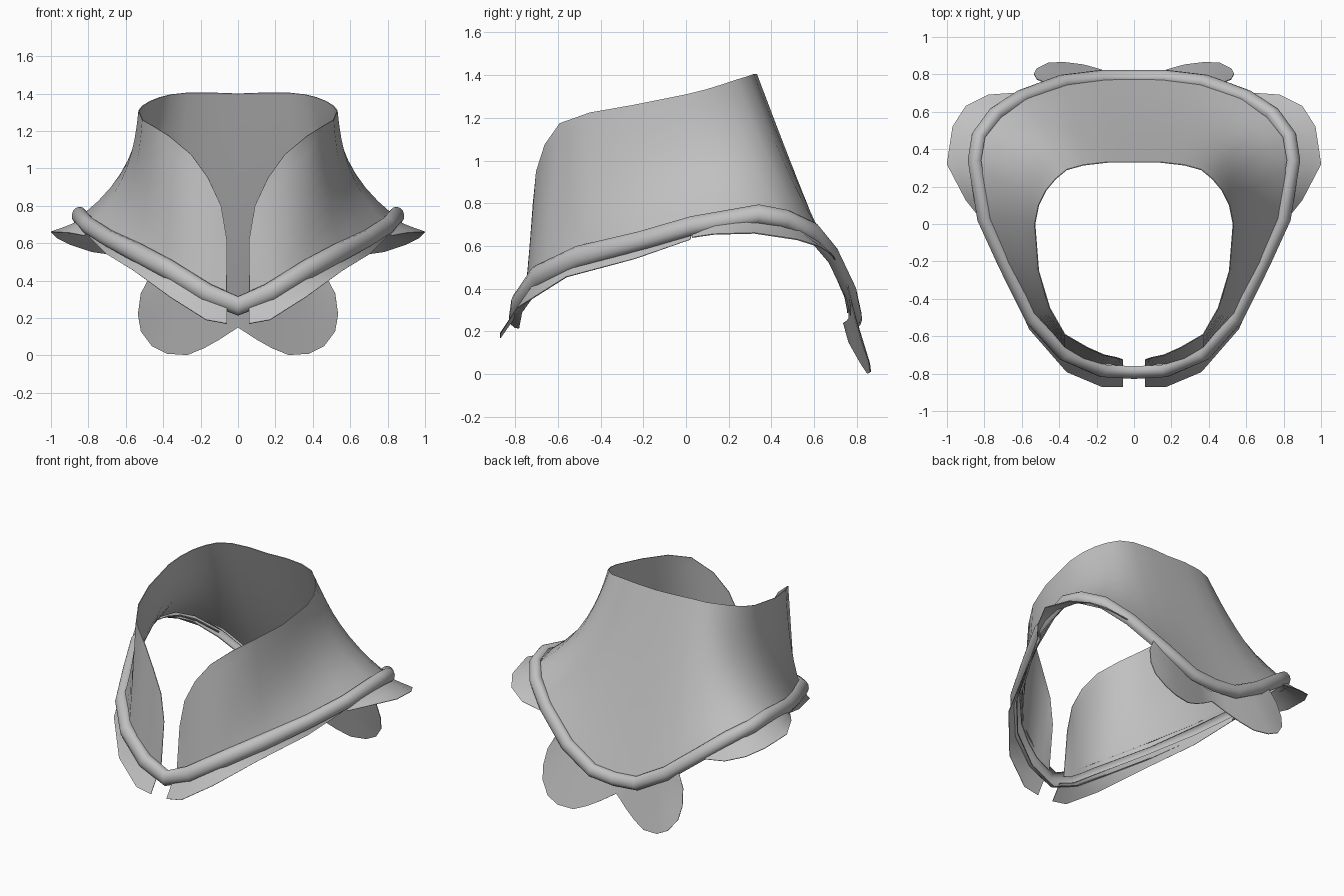
import bpy, math
from mathutils import Vector

if "Cube" in bpy.data.objects:
    bpy.data.objects.remove(bpy.data.objects["Cube"])

grey = bpy.data.materials.new("plain grey")
grey.diffuse_color = (0.53, 0.53, 0.53, 1)
grey.use_nodes = True
grey.node_tree.nodes["Principled BSDF"].inputs["Base Color"].default_value = grey.diffuse_color


def add_sheet(name, rows_of_points, thickness):
    """Skin equal-length point rows, mirror in x, thicken, then smooth."""
    n = len(rows_of_points[0])
    verts = [p for row in rows_of_points for p in row]
    faces = [(c * n + r, c * n + n + r, c * n + n + r + 1, c * n + r + 1)
             for c in range(len(rows_of_points) - 1) for r in range(n - 1)]
    me = bpy.data.meshes.new(name)
    me.from_pydata(verts, [], faces)
    ob = bpy.data.objects.new(name, me)
    bpy.context.collection.objects.link(ob)
    me.materials.append(grey)
    m = ob.modifiers.new("mirror", 'MIRROR')
    m.use_clip = True
    s = ob.modifiers.new("thickness", 'SOLIDIFY')
    s.thickness = thickness
    s.offset = 0
    bpy.ops.object.select_all(action='DESELECT')
    ob.select_set(True)
    bpy.context.view_layer.objects.active = ob
    bpy.ops.object.convert(target='MESH')
    bpy.ops.object.shade_smooth_by_angle(angle=math.radians(50))


def loft(name, columns, rows, thickness):
    """Columns are (start, end, inward bow)."""
    out = []
    for a, b, bow in columns:
        a, b = Vector(a), Vector(b)
        inward = Vector((-a.x, 0.1 - a.y, 0)).normalized()
        out.append([a.lerp(b, t) + inward * bow * 4 * t * (1 - t) * (1.25 - 0.5 * t)
                    for t in (r / rows for r in range(rows + 1))])
    add_sheet(name, out, thickness)


# Tall collar wall: rim point, top edge point, inward bow
loft("collar_wall", [
    ((.06, -.76, .30), (.06, -.725, .62), 0),
    ((.12, -.75, .32), (.09, -.715, .80), 0),
    ((.17, -.75, .35), (.16, -.70, .95), 0),
    ((.27, -.72, .42), (.25, -.66, 1.075), 0),
    ((.37, -.66, .48), (.37, -.59, 1.175), 0),
    ((.54, -.48, .57), (.45, -.45, 1.225), .02),
    ((.68, -.20, .65), (.51, -.25, 1.26), .045),
    ((.78, .03, .71), (.53, 0, 1.31), .065),
    ((.83, .28, .75), (.51, .10, 1.335), .085),
    ((.80, .46, .73), (.47, .18, 1.36), .085),
    ((.73, .57, .68), (.42, .24, 1.38), .06),
    ((.59, .68, .57), (.36, .29, 1.395), .035),
    ((.38, .75, .41), (.27, .315, 1.405), .02),
    ((.17, .775, .30), (.14, .33, 1.405), .01),
    ((0, .78, .28), (0, .33, 1.40), .01)], 8, .005)

# Rolled rim: an open half pipe bulging outward along the lower edge
path = [Vector(p) for p in [
    (0, -.785, .265), (.17, -.775, .335), (.37, -.69, .46), (.54, -.50, .55),
    (.69, -.21, .625), (.80, .03, .695), (.85, .34, .75), (.83, .47, .725),
    (.74, .59, .67), (.60, .68, .56), (.38, .76, .39), (.17, .785, .275), (0, .785, .26)]]
rim = []
last = len(path) - 1
for i, p in enumerate(path):
    if i in (0, last):
        along = Vector((1 if i == 0 else -1, 0, 0))
    else:
        along = ((path[i + 1] - p).normalized() + (p - path[i - 1]).normalized()).normalized()
    up = Vector((-.4 * p.x, -.4 * max(p.y, 0), 1))
    up = (up - along * up.dot(along)).normalized()
    outward = along.cross(up)
    size = 1 if i < 4 else .86                  # slimmer towards the back
    sweep = 220 if i < 8 else 245               # tucked under at the back
    rim.append([p + outward * .042 * size * math.cos(a) + up * .05 * size * math.sin(a)
                for a in (math.radians(125 - sweep * k / 8) for k in range(9))])
    if i in (0, last):
        for q in rim[-1]:
            q.x = 0
add_sheet("rolled_rim", rim, .005)

# Narrow flaps under the front of the rim
loft("front_flap", [
    ((.06, -.80, .27), (.06, -.87, .17), 0),
    ((.17, -.79, .31), (.17, -.87, .19), 0),
    ((.37, -.70, .44), (.36, -.79, .31), 0),
    ((.54, -.50, .53), (.56, -.56, .455), 0),
    ((.69, -.21, .60), (.70, -.24, .54), 0),
    ((.80, .03, .67), (.79, .02, .63), 0)], 2, .005)

# Rounded wings at the sides
loft("side_wing", [
    ((.80, .03, .68), (.82, .03, .64), 0),
    ((.83, .14, .71), (.90, .13, .655), 0),
    ((.85, .28, .72), (1.0, .32, .66), .01),
    ((.83, .42, .71), (.97, .52, .63), .01),
    ((.80, .51, .69), (.90, .63, .595), .01),
    ((.74, .59, .65), (.78, .69, .555), .01),
    ((.62, .68, .56), (.64, .70, .535), 0)], 3, .005)

# Two hanging lobes at the back: rim x, z then edge x, z
lobe = [(0, .24, 0, .15), (.10, .25, .10, .085), (.17, .26, .18, .04), (.25, .30, .27, .003),
        (.32, .34, .38, .01), (.36, .37, .46, .05), (.40, .40, .52, .13),
        (.43, .42, .535, .22), (.45, .43, .52, .33), (.47, .44, .48, .40)]


def on_lobe(x, z):
    return (x, .885 - .28 * z - .02 * (x / .53) ** 4 - .08 * max(0, 1 - x / .45), z)


loft("back_lobe", [(on_lobe(a, b), on_lobe(c, d), 0) for a, b, c, d in lobe], 3, .005)
